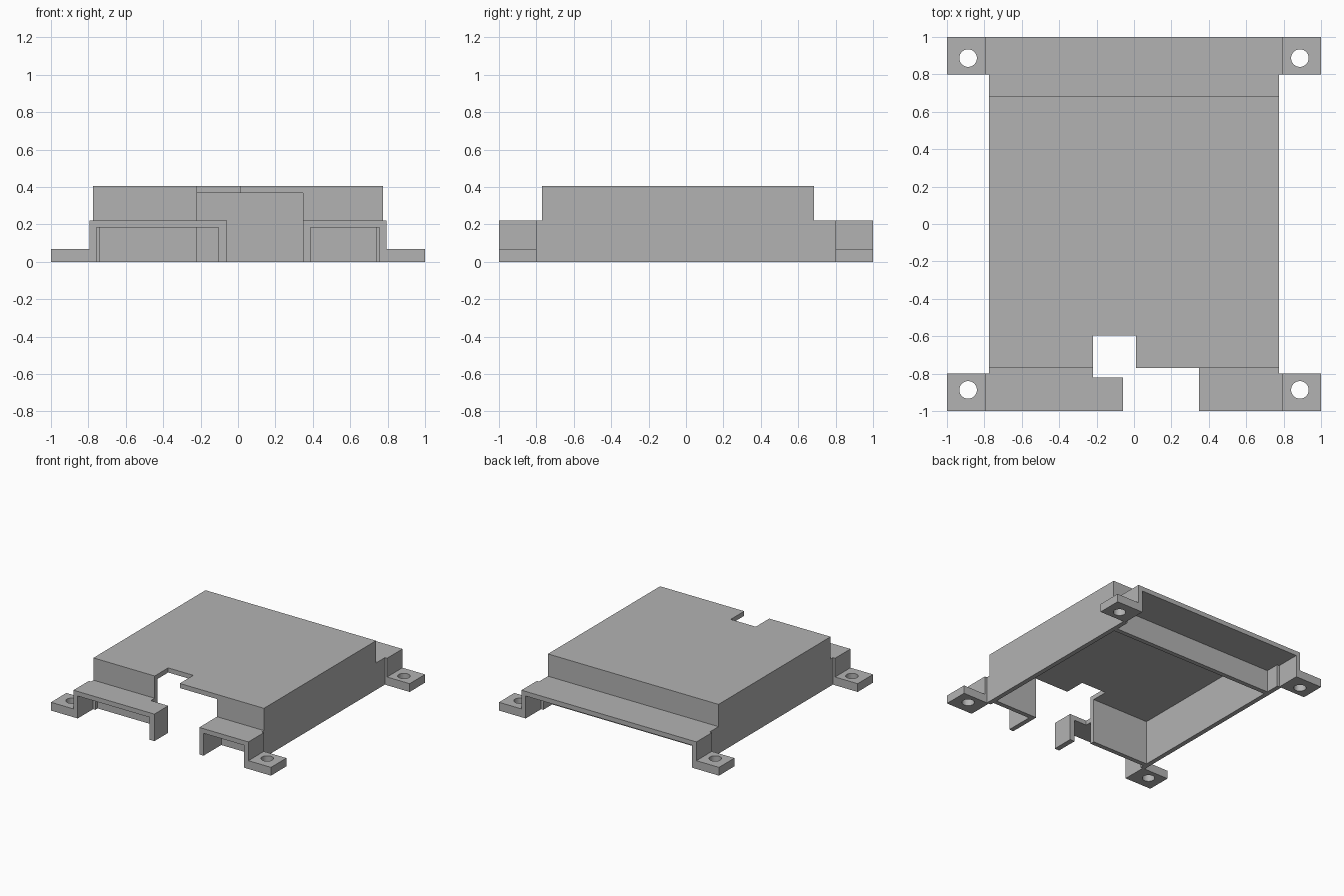
import bpy
import bmesh
from mathutils import Matrix

cube = bpy.data.objects.get("Cube")
if cube:
    bpy.data.objects.remove(cube, do_unlink=True)

grey = bpy.data.materials.new("plain grey")
grey.use_nodes = True
GREY = (0.45, 0.45, 0.45, 1)
grey.diffuse_color = GREY
grey.node_tree.nodes["Principled BSDF"].inputs["Base Color"].default_value = GREY


def to_object(bm, name):
    mesh = bpy.data.meshes.new(name)
    bm.to_mesh(mesh)
    bm.free()
    mesh.materials.append(grey)
    obj = bpy.data.objects.new(name, mesh)
    bpy.context.scene.collection.objects.link(obj)
    return obj


def box(name, x, y, z):
    bm = bmesh.new()
    bmesh.ops.create_cube(bm, size=1)
    for v in bm.verts:
        for i, (low, high) in enumerate((x, y, z)):
            v.co[i] = low if v.co[i] < 0 else high
    return to_object(bm, name)


def drill(name, x, y, radius):
    bm = bmesh.new()
    bmesh.ops.create_cone(bm, cap_ends=True, segments=32, radius1=radius,
                          radius2=radius, depth=0.4,
                          matrix=Matrix.Translation((x, y, 0)))
    return to_object(bm, name)


def combine(target, tool, operation):
    mod = target.modifiers.new(tool.name, "BOOLEAN")
    mod.object, mod.operation, mod.solver = tool, operation, "EXACT"
    bpy.context.view_layer.objects.active = target
    bpy.ops.object.modifier_apply(modifier=mod.name)
    bpy.data.objects.remove(tool, do_unlink=True)


def add(*args):
    combine(cover, box(*args), "UNION")


def cut(*args):
    combine(cover, box(*args), "DIFFERENCE")


BODY, FLANGE, WALL = 0.775, 0.795, 0.038
FRONT, BACK, TOP = -0.77, 0.685, 0.405
STEP, TAB = 0.222, 0.068
BELOW = -0.1
IN_BODY, IN_FLANGE = BODY - WALL, FLANGE - WALL

# Housing, with a lower step at the front and back
cover = box("enclosure_cover", (-BODY, BODY), (FRONT, BACK), (0, TOP))
add("step_skirt", (-BODY, BODY), (-0.9, 0.9), (0, STEP))
for name, y in (("front_step", (-1, -0.8)), ("back_step", (0.8, 1))):
    add(name, (-FLANGE, FLANGE), y, (0, STEP))
    # Mounting tabs on both ends of each step
    for x in ((-1, -0.78), (0.78, 1)):
        add("mounting_tab", x, y, (0, TAB))

# Hollow inside of the housing
cut("main_cavity", (-IN_BODY, IN_BODY), (FRONT + WALL, BACK - WALL),
    (BELOW, TOP - WALL))

# Hollow undersides of the steps, open at their outer edges
ceiling = (BELOW, STEP - WALL)
cut("back_skirt_cavity", (-IN_BODY, IN_BODY), (BACK, 0.85), ceiling)
cut("back_step_cavity", (-IN_FLANGE, IN_FLANGE), (0.8, 1.1), ceiling)
LEG_L, LEG_R = -0.103, 0.387
for body_x, flange_x in (((-IN_BODY, LEG_L), (-IN_FLANGE, LEG_L)),
                         ((LEG_R, IN_BODY), (LEG_R, IN_FLANGE))):
    cut("front_skirt_cavity", body_x, (-0.85, FRONT), ceiling)
    cut("front_step_cavity", flange_x, (-1.1, -0.8), ceiling)

# Front opening, gap in the step and notch in the lid
cut("step_gap", (-0.06, 0.348), (-1.1, FRONT), (BELOW, 0.3))
cut("front_opening", (-0.218, 0.348), (-0.82, -0.7), (BELOW, TOP - WALL))
cut("lid_notch", (-0.218, 0.01), (-0.82, -0.595), (BELOW, 0.6))

# Screw holes
for x in (-0.887, 0.887):
    for y in (-0.887, 0.887):
        combine(cover, drill("screw_hole", x, y, 0.047), "DIFFERENCE")

# Single clean material and merged flat faces
cover.data.materials.clear()
cover.data.materials.append(grey)
bm = bmesh.new()
bm.from_mesh(cover.data)
bmesh.ops.remove_doubles(bm, verts=bm.verts, dist=0.0001)
bmesh.ops.dissolve_limit(bm, angle_limit=0.01, verts=bm.verts, edges=bm.edges)
for f in bm.faces:
    f.material_index = 0
    f.smooth = False
bm.to_mesh(cover.data)
bm.free()
